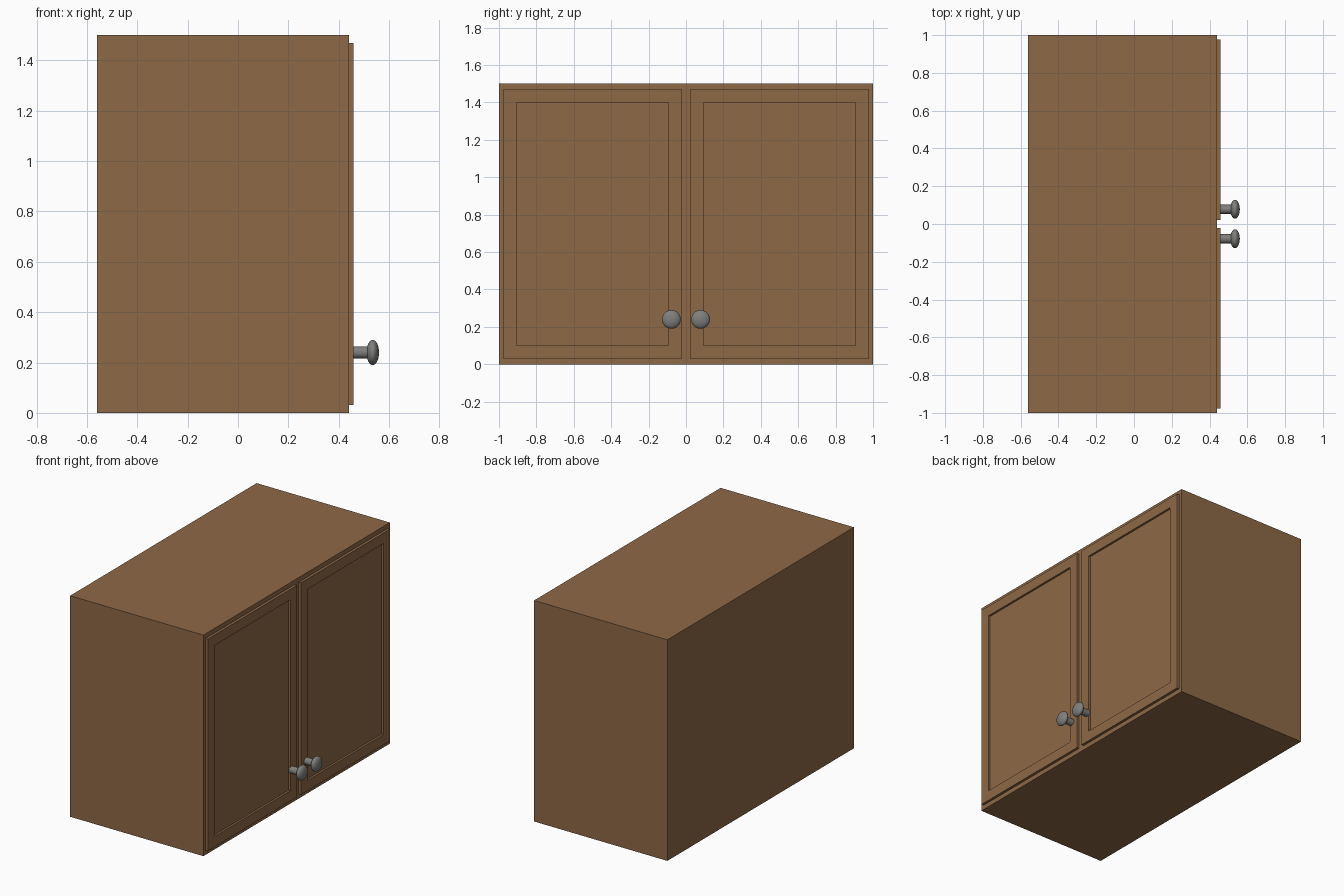
import bpy, bmesh, math
from mathutils import Matrix, Vector

if "Cube" in bpy.data.objects:
    bpy.data.objects.remove(bpy.data.objects["Cube"])


def material(name, rgb):
    m = bpy.data.materials.new(name)
    m.diffuse_color = (*rgb, 1)
    m.use_nodes = True
    m.node_tree.nodes["Principled BSDF"].inputs["Base Color"].default_value = m.diffuse_color
    return m


WOOD = material("brown wood", (0.268, 0.14, 0.062))
METAL = material("grey metal", (0.21, 0.21, 0.205))


def finish(bm, name, mat, smooth=False):
    bmesh.ops.recalc_face_normals(bm, faces=bm.faces[:])
    me = bpy.data.meshes.new(name)
    bm.to_mesh(me)
    bm.free()
    me.materials.append(mat)
    ob = bpy.data.objects.new(name, me)
    bpy.context.collection.objects.link(ob)
    if smooth:
        bpy.ops.object.select_all(action='DESELECT')
        ob.select_set(True)
        bpy.context.view_layer.objects.active = ob
        bpy.ops.object.shade_smooth_by_angle(angle=math.radians(40))
    return ob


def box(lo, hi):
    bm = bmesh.new()
    lo, hi = Vector(lo), Vector(hi)
    bmesh.ops.create_cube(bm, size=1, matrix=Matrix.Translation((lo + hi) / 2)
                          @ Matrix.Diagonal((*(hi - lo), 1)))
    return bm


# Cabinet body
finish(box((-0.56, -1, 0), (0.44, 1, 1.5)), "cabinet_body", WOOD)

FRONT = 0.458   # outer face of the doors
KNOB_Z = 0.24

for side, s in (("left", -1), ("right", 1)):
    # Door slab with a recessed centre panel
    y0, y1 = sorted((s * 0.0225, s * 0.9775))
    bm = box((0.44, y0, 0.031), (FRONT, y1, 1.469))
    bm.normal_update()
    face = max(bm.faces, key=lambda f: f.normal.x)
    bmesh.ops.inset_region(bm, faces=[face], thickness=0.1)
    bmesh.ops.inset_region(bm, faces=[face], thickness=0)
    for v in face.verts:
        v.co.x -= 0.014
    finish(bm, side + "_door", WOOD)

    # Knob stem
    bm = bmesh.new()
    bmesh.ops.create_cone(bm, cap_ends=True, segments=32, radius1=0.024, radius2=0.024, depth=0.08,
                          matrix=Matrix.Translation((0.492, s * 0.078, KNOB_Z))
                          @ Matrix.Rotation(math.pi / 2, 4, 'Y'))
    finish(bm, side + "_knob_stem", METAL, True)

    # Flattened round knob head
    bm = bmesh.new()
    bmesh.ops.create_uvsphere(bm, u_segments=32, v_segments=16, radius=1,
                              matrix=Matrix.Translation((0.535, s * 0.078, KNOB_Z))
                              @ Matrix.Diagonal((0.025, 0.05, 0.05, 1))
                              @ Matrix.Rotation(math.pi / 2, 4, 'Y'))
    finish(bm, side + "_knob_head", METAL, True)
